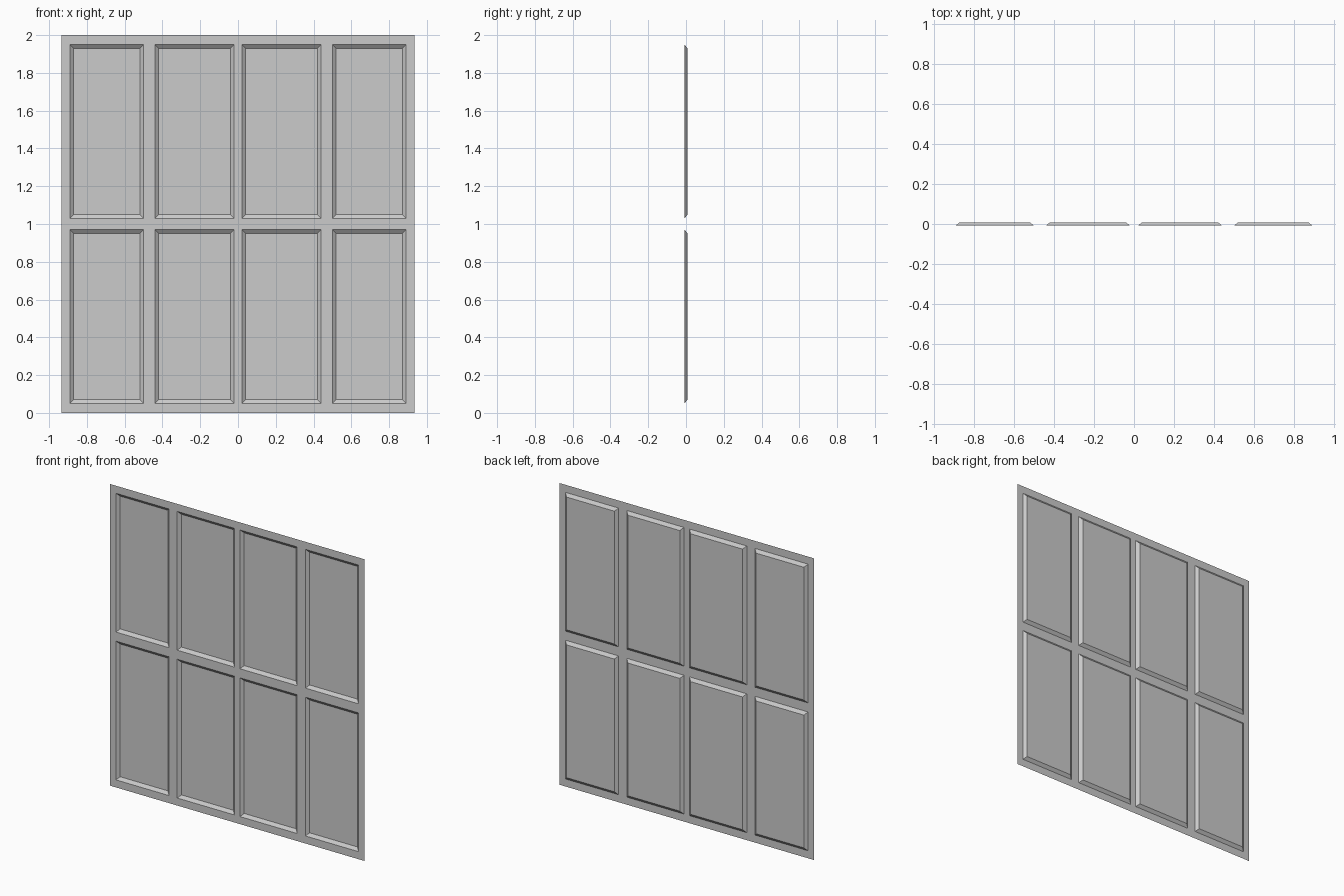
import bpy, bmesh

if "Cube" in bpy.data.objects:
    bpy.data.objects.remove(bpy.data.objects["Cube"])

HALF_DEPTH = 0.008
SLOPE = 0.02
# Grid lines: outer edges plus the borders of every pressed panel
xs = [-0.935, -0.89, -0.50, -0.44, -0.02, 0.02, 0.44, 0.50, 0.89, 0.935]
zs = [0.0, 0.05, 0.97, 1.03, 1.95, 2.0]

bm = bmesh.new()
grid = [[bm.verts.new((x, -HALF_DEPTH, z)) for x in xs] for z in zs]


def face(*verts):
    bm.faces.new(verts)


def pressed_panel(outer, x0, x1, z0, z1):
    """Sloped rim leading back to a flat panel."""
    inner = [bm.verts.new((x, HALF_DEPTH, z)) for x, z in (
        (x0 + SLOPE, z0 + SLOPE), (x1 - SLOPE, z0 + SLOPE),
        (x1 - SLOPE, z1 - SLOPE), (x0 + SLOPE, z1 - SLOPE))]
    for k in range(4):
        n = (k + 1) % 4
        face(outer[k], outer[n], inner[n], inner[k])
    face(*inner)


# Odd cells are panels, the rest is the flat frame
for j in range(len(zs) - 1):
    for i in range(len(xs) - 1):
        quad = [grid[j][i], grid[j][i + 1], grid[j + 1][i + 1], grid[j + 1][i]]
        if i % 2 and j % 2:
            pressed_panel(quad, xs[i], xs[i + 1], zs[j], zs[j + 1])
        else:
            face(*quad)

# Single thin sheet with open edges
mesh = bpy.data.meshes.new("panelled_sheet")
bm.to_mesh(mesh)
bm.free()
sheet = bpy.data.objects.new("panelled_sheet", mesh)
bpy.context.collection.objects.link(sheet)
